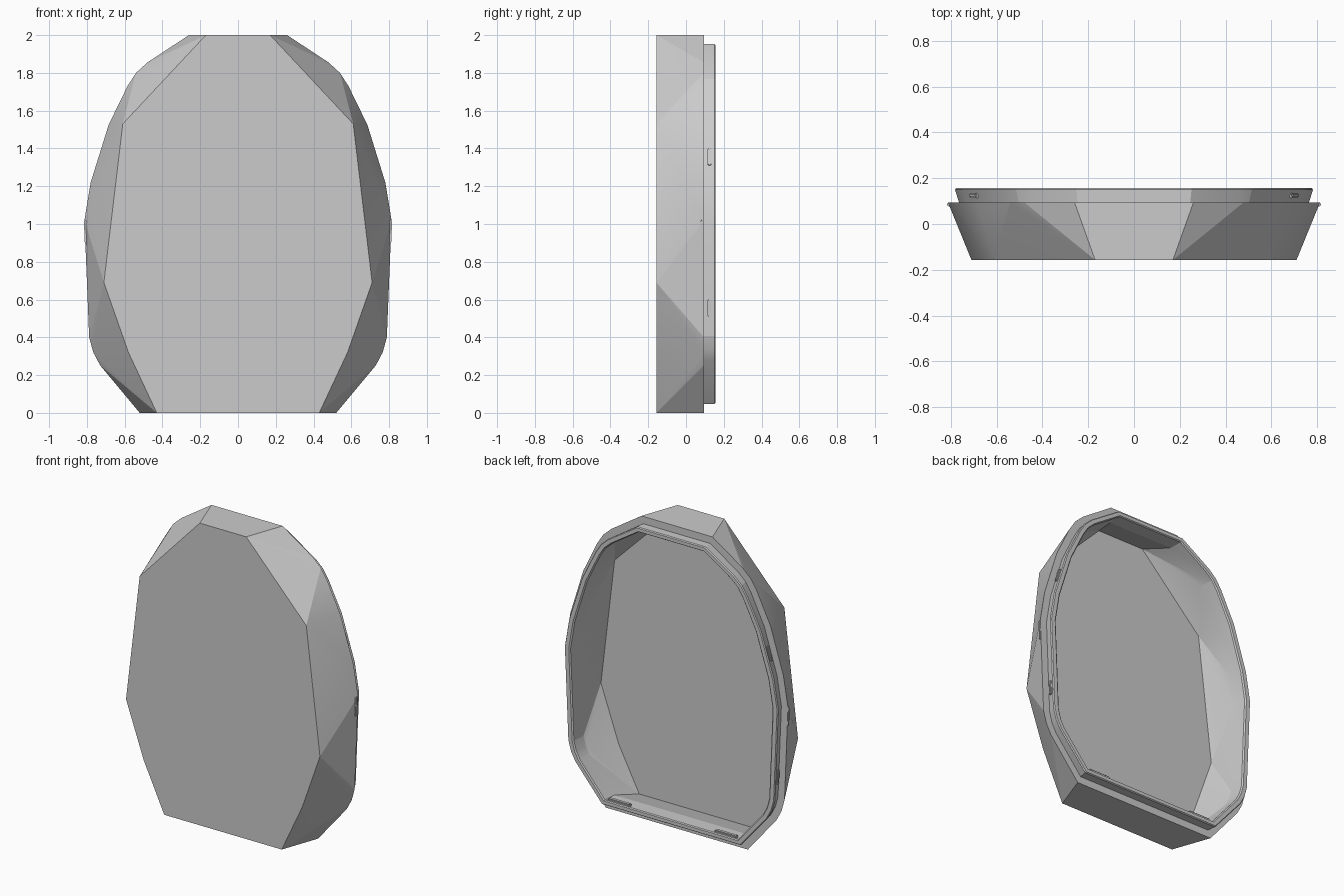
import bpy
import bmesh
from math import atan2
from mathutils import Vector

cube = bpy.data.objects.get("Cube")
if cube:
    bpy.data.objects.remove(cube, do_unlink=True)

# One plain grey material
grey = bpy.data.materials.new("plain grey")
grey.use_nodes = True
grey.diffuse_color = (0.6, 0.6, 0.6, 1)
grey.node_tree.nodes["Principled BSDF"].inputs["Base Color"].default_value = (0.6, 0.6, 0.6, 1)

# Half outlines (x, z), from top to bottom
FACE = [(.17, 2), (.61, 1.53), (.71, .69), (.58, .32), (.43, 0)]
RIM = [(.26, 2), (.48, 1.855), (.54, 1.8), (.585, 1.73), (.685, 1.525), (.78, 1.22),
       (.813, 1.02), (.788, .4), (.766, .32), (.73, .252), (.52, 0)]


def mirrored(half):
    return half + [(-x, z) for x, z in reversed(half)]


def inset(loop, d):
    """Offset a clockwise convex outline inward with mitred corners."""
    result = []
    for i, p in enumerate(loop):
        p = Vector(p)
        a = (p - Vector(loop[i - 1])).normalized()
        b = (Vector(loop[(i + 1) % len(loop)]) - p).normalized()
        na, nb = Vector((a.y, -a.x)), Vector((b.y, -b.x))
        result.append(tuple(p + (na + nb) * d / (1 + na.dot(nb))))
    return result


def ring(bm, loop, y, flare=1):
    return [bm.verts.new((x * flare, y, z)) for x, z in loop]


def bridge(bm, a, b):
    n = len(a)
    for i in range(n):
        j = (i + 1) % n
        bm.faces.new((a[i], a[j], b[j], b[i]))


def faceted_bowl(bm, front, back):
    """Wrap facets between two outlines and leave the back open."""
    bmesh.ops.convex_hull(bm, input=front + back)
    rim = set(back)
    lid = [f for f in bm.faces if all(v in rim for v in f.verts)]
    bmesh.ops.delete(bm, geom=lid, context="FACES_ONLY")
    loose = [e for e in bm.edges if not e.link_faces]
    bmesh.ops.delete(bm, geom=loose, context="EDGES")


def finish(bm, name, angle):
    bmesh.ops.recalc_face_normals(bm, faces=bm.faces)
    mesh = bpy.data.meshes.new(name)
    bm.to_mesh(mesh)
    bm.free()
    obj = bpy.data.objects.new(name, mesh)
    bpy.context.collection.objects.link(obj)
    mesh.materials.append(grey)
    bpy.ops.object.select_all(action="DESELECT")
    obj.select_set(True)
    bpy.context.view_layer.objects.active = obj
    bpy.ops.object.shade_smooth_by_angle(angle=angle)
    return obj


# Hollow shell: outer facets, stepped lip, inner facets
face, rim = mirrored(FACE), mirrored(RIM)
bm = bmesh.new()
outer_back = ring(bm, rim, .095)
faceted_bowl(bm, ring(bm, face, -.157), outer_back)

inner = bmesh.new()
floor = [(x, min(max(z, .03), 1.97)) for x, z in face]
faceted_bowl(inner, ring(inner, floor, -.125), ring(inner, inset(rim, .08), .06))
temp = bpy.data.meshes.new("inner_temp")
inner.to_mesh(temp)
inner.free()
bm.from_mesh(temp)
bpy.data.meshes.remove(temp)

steps = [(.048, .095, 1), (.048, .15, 1.022), (.053, .157, 1.022),
         (.075, .157, 1.015), (.08, .15, 1.01), (.08, .06, 1)]
previous = outer_back
for d, y, flare in steps:
    current = ring(bm, inset(rim, d), y, flare)
    bridge(bm, previous, current)
    previous = current
bmesh.ops.remove_doubles(bm, verts=bm.verts, dist=.0005)
bmesh.ops.dissolve_limit(bm, angle_limit=.01, verts=bm.verts, edges=bm.edges)
finish(bm, "hollow_shell", .22)


def edge_x(loop, z):
    """Outline x and lean on the positive side at a given height."""
    for (x0, z0), (x1, z1) in zip(loop, loop[1:]):
        if x0 > 0 and x1 > 0 and z1 <= z <= z0 and z0 > z1:
            t = (z0 - z) / (z0 - z1)
            return x0 + (x1 - x0) * t, atan2(x1 - x0, z0 - z1)


def bar(name, location, size, tilt=0):
    bm = bmesh.new()
    bmesh.ops.create_cube(bm, size=1)
    bmesh.ops.scale(bm, vec=size, verts=bm.verts)
    bmesh.ops.bevel(bm, geom=bm.edges[:], offset=min(size) * .25, segments=2, affect="EDGES")
    obj = finish(bm, name, .5)
    obj.location = location
    obj.rotation_euler.y = tilt


# Snap clips on the lip, grip bars on the shell, tabs inside the lower lip
lip = inset(rim, .048)
for side, label in ((1, "left"), (-1, "right")):
    for z, place in ((1.355, "upper"), (.555, "lower")):
        x, lean = edge_x(lip, z)
        bar(f"{place}_{label}_clip", (side * (x + .008), .125, z), (.025, .022, .095), -side * lean)
    x, lean = edge_x(rim, .955)
    bar(f"{label}_grip", (side * (x - .008), .085, .955), (.022, .018, .13), -side * lean)
    bar(f"{label}_lower_tab", (side * .39, .135, .082), (.16, .03, .025))
